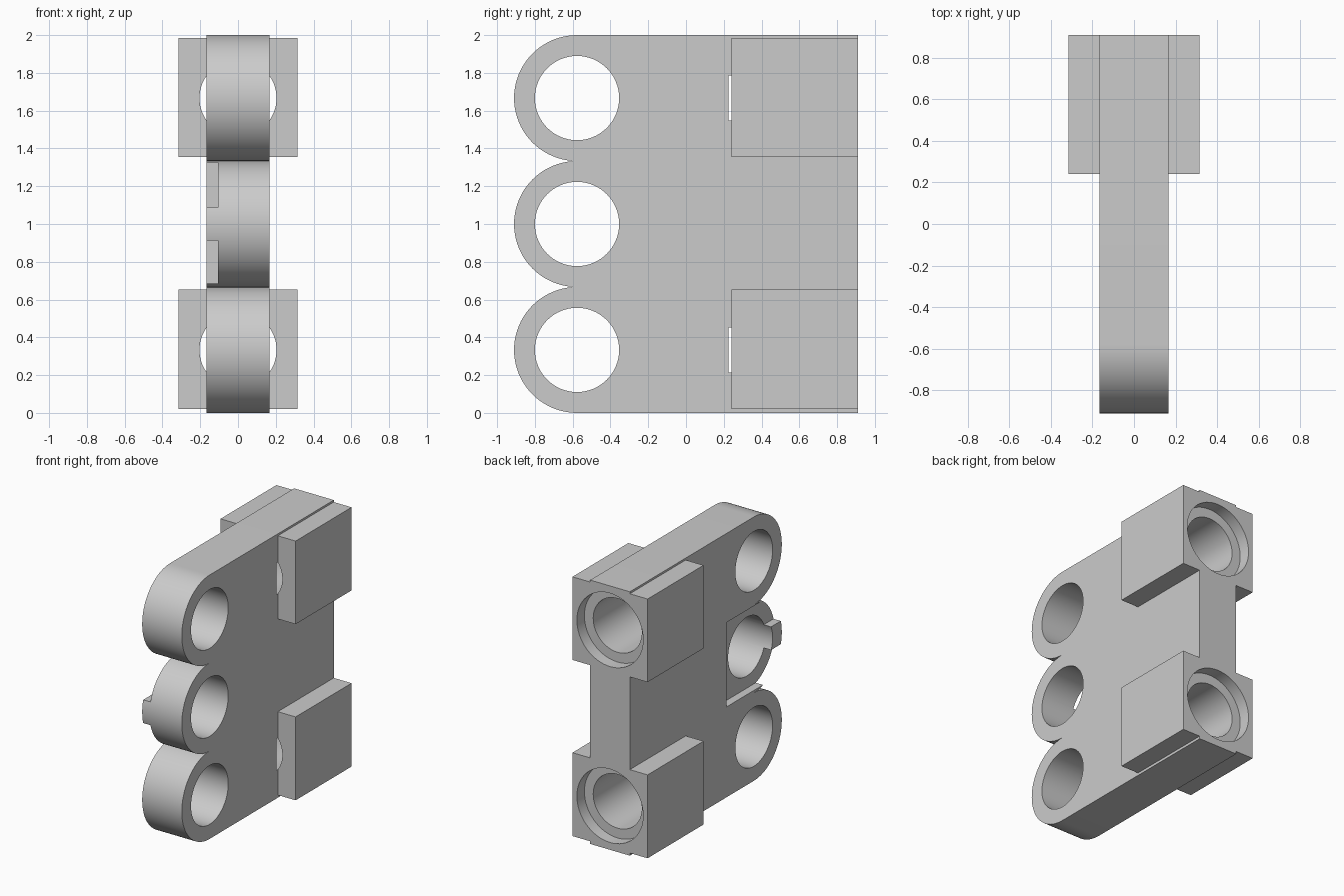
import bpy, bmesh
from math import pi, cos, sin, radians

cube = bpy.data.objects.get("Cube")
if cube:
    bpy.data.objects.remove(cube, do_unlink=True)

HALF = 0.166          # half thickness of the plate
PITCH = 2 / 3         # spacing of the lugs
LUG_R = PITCH / 2
LUG_Y = -0.577
BACK = 0.91

grey = bpy.data.materials.new("light_grey")
grey.use_nodes = True
colour = (0.6, 0.6, 0.6, 1)
grey.diffuse_color = colour
grey.node_tree.nodes["Principled BSDF"].inputs["Base Color"].default_value = colour


def prism(name, profile, x0, x1):
    """Extrude a (y, z) profile along x."""
    bm = bmesh.new()
    face = bm.faces.new([bm.verts.new((x0, y, z)) for y, z in profile])
    new = bmesh.ops.extrude_face_region(bm, geom=[face])["geom"]
    verts = [v for v in new if isinstance(v, bmesh.types.BMVert)]
    bmesh.ops.translate(bm, verts=verts, vec=(x1 - x0, 0, 0))
    bmesh.ops.recalc_face_normals(bm, faces=bm.faces)
    mesh = bpy.data.meshes.new(name)
    bm.to_mesh(mesh)
    bm.free()
    mesh.materials.append(grey)
    obj = bpy.data.objects.new(name, mesh)
    bpy.context.collection.objects.link(obj)
    return obj


def box(name, x0, x1, y0, y1, z0, z1):
    return prism(name, [(y0, z0), (y1, z0), (y1, z1), (y0, z1)], x0, x1)


def cylinder(name, radius, length, centre, rotation):
    bpy.ops.mesh.primitive_cylinder_add(vertices=64, radius=radius, depth=length,
                                        location=centre, rotation=rotation)
    obj = bpy.context.object
    obj.name = name
    obj.data.materials.append(grey)
    return obj


def combine(target, tool, operation):
    """Apply a boolean and remove the tool."""
    tool.hide_render = True
    mod = target.modifiers.new(operation.lower(), "BOOLEAN")
    mod.operation, mod.solver, mod.object = operation, "EXACT", tool
    bpy.context.view_layer.objects.active = target
    bpy.ops.object.modifier_apply(modifier=mod.name)
    bpy.data.objects.remove(tool, do_unlink=True)


# Plate with three rounded lugs along the front
lug_heights = [LUG_R + i * PITCH for i in range(3)]
outline = [(BACK, 2), (BACK, 0)]
STEPS = 40
for i, h in enumerate(lug_heights):
    for s in range(1 if i else 0, STEPS + 1):
        a = pi * s / STEPS
        outline.append((LUG_Y - LUG_R * sin(a), h - LUG_R * cos(a)))
plate = prism("hinge_plate", outline, -HALF, HALF)

# Square sockets at the back corners
socket_heights = (lug_heights[0], lug_heights[2])
for z0, z1 in ((0.02, 0.652), (1.355, 1.985)):
    combine(plate, box("socket_block", -0.315, 0.315, 0.24, BACK, z0, z1), "UNION")

# Stepped bores running forward from the back face
for h in socket_heights:
    for radius, start in ((0.204, 0.226), (0.278, 0.82)):
        end = BACK + 0.1
        bore = cylinder("bore", radius, end - start, (0, (start + end) / 2, h), (pi / 2, 0, 0))
        combine(plate, bore, "DIFFERENCE")

# Recess on one side of the middle lug, leaving a small tab at the front
TAB = 0.088
recess = [(-0.25, 0.685), (-0.25, 1.325), (-1, 1.325), (-1, 1 + TAB),
          (-0.6, 1 + TAB), (-0.6, 1 - TAB), (-1, 1 - TAB), (-1, 0.685)]
combine(plate, prism("recess", recess, -0.3, -0.105), "DIFFERENCE")

# Cross holes through the lugs
for h in lug_heights:
    hole = cylinder("lug_hole", 0.223, 1, (0, LUG_Y, h), (0, pi / 2, 0))
    combine(plate, hole, "DIFFERENCE")

bpy.ops.object.select_all(action="DESELECT")
plate.select_set(True)
bpy.context.view_layer.objects.active = plate
bpy.ops.object.shade_smooth_by_angle(angle=radians(30))
